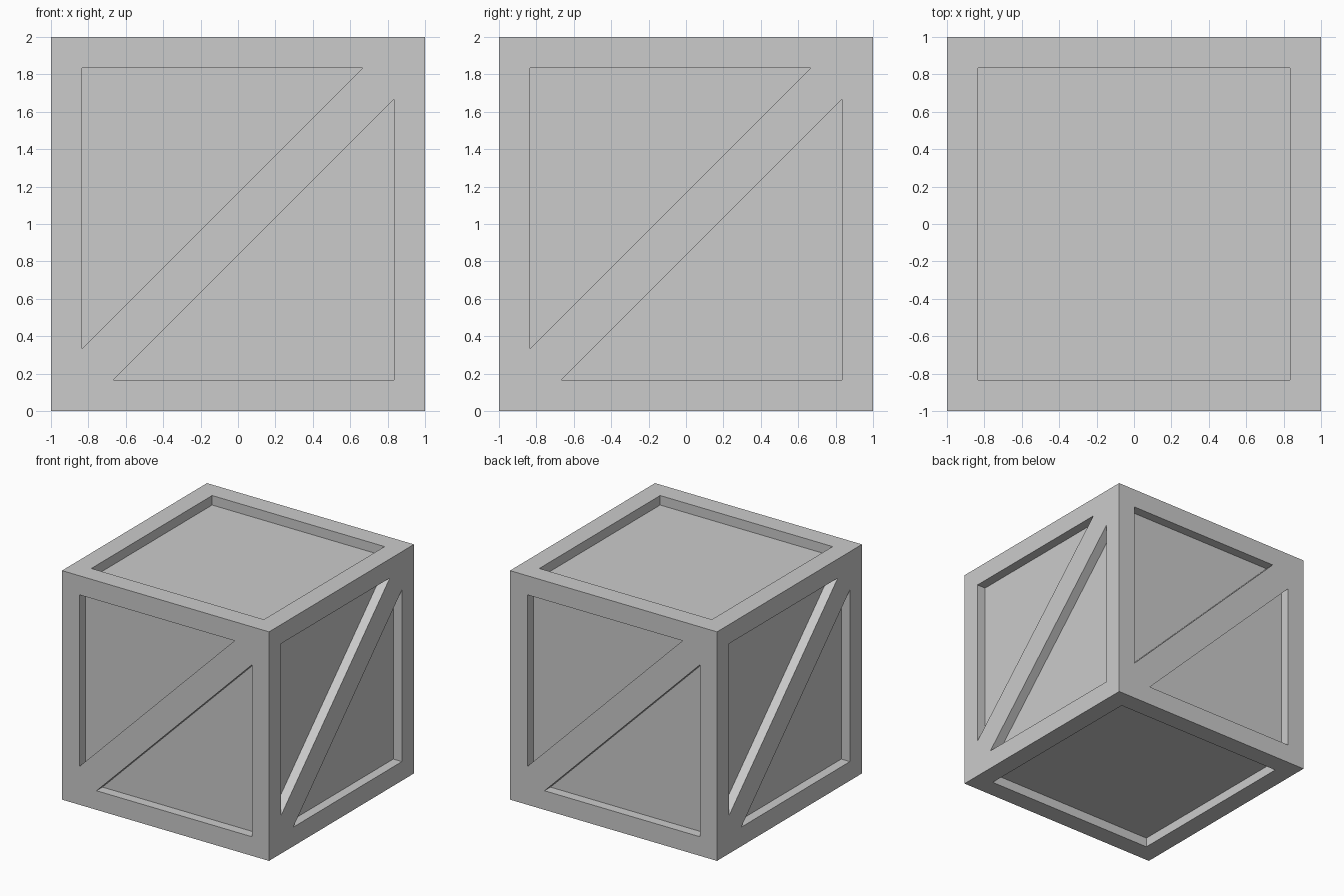
import bpy, bmesh
from math import radians
from mathutils import Matrix, Vector

if "Cube" in bpy.data.objects:
    bpy.data.objects.remove(bpy.data.objects["Cube"])

FRAME = 1 / 6     # width of the frame boards
DEPTH = 0.083     # how far the panels sit back
A = 1 - FRAME     # inner edge of the frame
B = A - FRAME     # where the diagonal brace meets the frame


def make_object(name, bm):
    bmesh.ops.recalc_face_normals(bm, faces=bm.faces)
    mesh = bpy.data.meshes.new(name)
    bm.to_mesh(mesh)
    bm.free()
    obj = bpy.data.objects.new(name, mesh)
    bpy.context.collection.objects.link(obj)
    obj.location.z = 1
    return obj


def add_recess(bm, outline, rot):
    # prism over an (x, z) outline on the front side, turned onto another side
    rings = [[bm.verts.new(rot @ Vector((x, y, z))) for x, z in outline]
             for y in (-1.2, -1 + DEPTH)]
    bm.faces.new(rings[0])
    bm.faces.new(rings[1][::-1])
    n = len(outline)
    for i in range(n):
        j = (i + 1) % n
        bm.faces.new((rings[0][i], rings[1][i], rings[1][j], rings[0][j]))


# solid crate block
bm = bmesh.new()
bmesh.ops.create_cube(bm, size=2)
crate = make_object("crate", bm)

# recess cutters: two triangles per side, a square on top and bottom
upper = [(-A, -B), (-A, A), (B, A)]
lower = [(-B, -A), (A, B), (A, -A)]
square = [(-A, -A), (A, -A), (A, A), (-A, A)]
bm = bmesh.new()
for k in range(4):
    rot = Matrix.Rotation(radians(90 * k), 3, 'Z')
    add_recess(bm, upper, rot)
    add_recess(bm, lower, rot)
for angle in (90, -90):
    add_recess(bm, square, Matrix.Rotation(radians(angle), 3, 'X'))
cutter = make_object("recess_cutter", bm)
cutter.hide_render = True

# carve the recesses, then drop the cutter
mod = crate.modifiers.new("recesses", 'BOOLEAN')
mod.operation = 'DIFFERENCE'
mod.solver = 'EXACT'
mod.object = cutter
bpy.context.view_layer.objects.active = crate
crate.select_set(True)
bpy.context.view_layer.update()
bpy.ops.object.modifier_apply(modifier=mod.name)
bpy.data.objects.remove(cutter)
